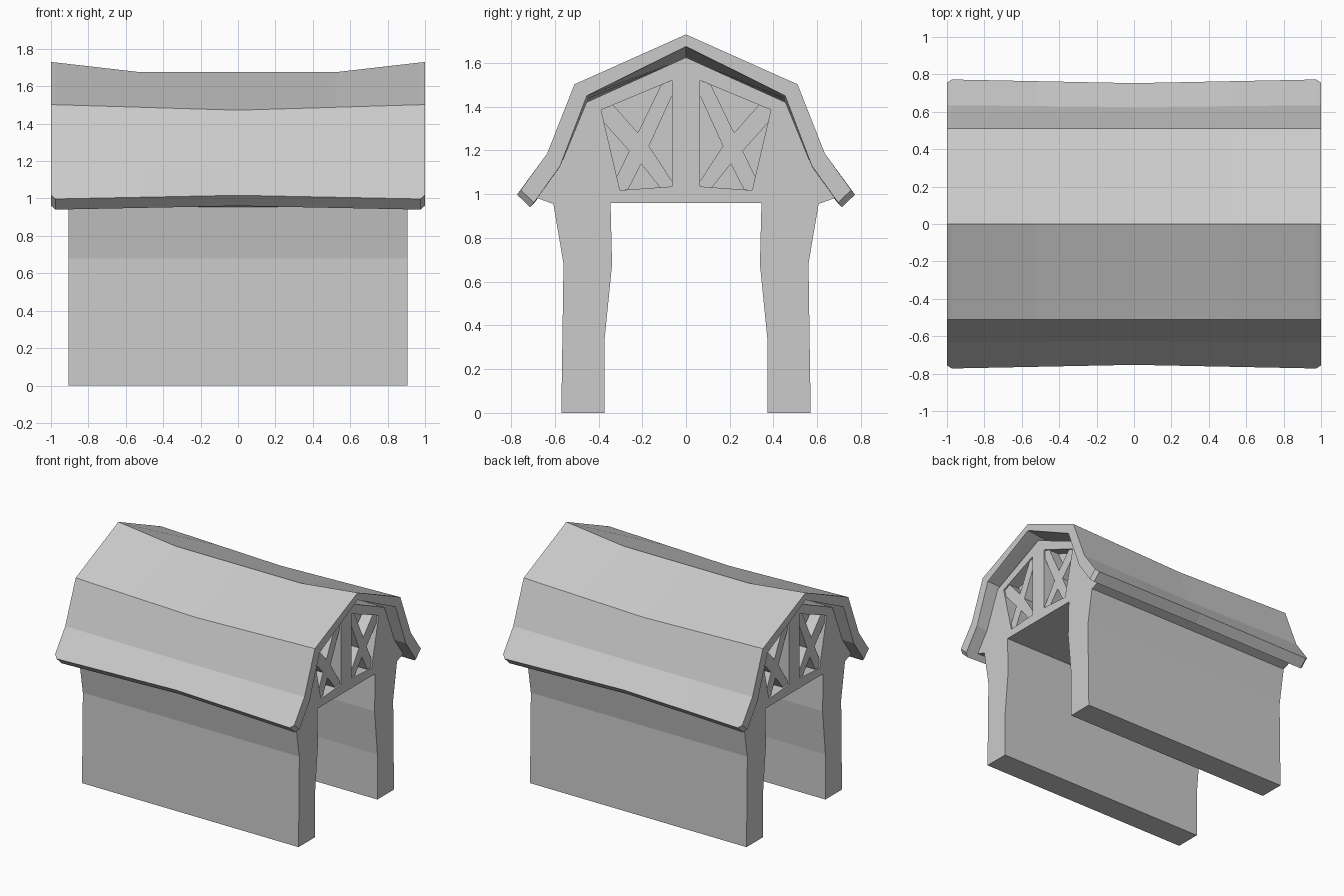
import bpy, bmesh

if "Cube" in bpy.data.objects:
    bpy.data.objects.remove(bpy.data.objects["Cube"])


def make_object(name, bm):
    bmesh.ops.recalc_face_normals(bm, faces=bm.faces)
    mesh = bpy.data.meshes.new(name)
    bm.to_mesh(mesh)
    bm.free()
    ob = bpy.data.objects.new(name, mesh)
    bpy.context.collection.objects.link(ob)
    return ob


def prism(bm, profile, x0, x1):
    """Extrude a (y, z) outline from x0 to x1."""
    a = [bm.verts.new((x0, y, z)) for y, z in profile]
    b = [bm.verts.new((x1, y, z)) for y, z in profile]
    bm.faces.new(a)
    bm.faces.new(b)
    for i in range(len(a)):
        j = (i + 1) % len(a)
        bm.faces.new((a[i], a[j], b[j], b[i]))


def mirrored(profile):
    return [(-y, z) for y, z in profile]


# Barn body: two bowed walls joined by a solid loft
half = [(.345, .96), (.338, .68), (.372, .34), (.372, 0), (.57, 0), (.56, .68),
        (.606, .955), (.68, .982), (.575, 1.128), (.455, 1.42)]
bm = bmesh.new()
prism(bm, half + [(0, 1.625)] + mirrored(half)[::-1], -.905, .905)
body = make_object("barn_body", bm)

# Window recesses in both gables
window = [(-.388, 1.385), (-.064, 1.52), (-.064, 1.035), (-.302, 1.018)]
bm = bmesh.new()
for s in (-1, 1):
    for shape in (window, mirrored(window)):
        prism(bm, shape, s * .81, s * 1.1)
cutter = make_object("window_cutter", bm)
cutter.hide_render = True
cutter.hide_viewport = True
cut = body.modifiers.new("windows", 'BOOLEAN')
cut.operation = 'DIFFERENCE'
cut.solver = 'EXACT'
cut.object = cutter

# Crossed beams in the windows
cross = [(-.388, 1.385), (-.333, 1.408), (-.22, 1.28), (-.114, 1.499),
         (-.064, 1.52), (-.064, 1.45), (-.169, 1.22), (-.064, 1.06),
         (-.064, 1.035), (-.119, 1.031), (-.205, 1.138), (-.265, 1.021),
         (-.302, 1.018), (-.317, 1.078), (-.26, 1.197), (-.374, 1.326)]
bm = bmesh.new()
for s in (-1, 1):
    for shape in (cross, mirrored(cross)):
        prism(bm, shape, s * .80, s * .893)
make_object("window_beams", bm)


# Sagging gambrel roof, lofted through cross-sections along x
def roof_section(x):
    t = 1 - abs(x)
    ridge = .055 * min(1, t / .48)
    knee = .03 * t
    eave = .02 * t
    tip = .018 if t < .001 else 0          # clipped eave corners
    outer = [(0, 1.73 - ridge), (.51, 1.502 - knee), (.635 - .01 * t, 1.185 - .01 * t),
             (.773 - eave - tip, .997 + eave + tip * 1.2)]
    inner = [(0, 1.675 - ridge), (.453, 1.45 - knee), (.575 - .01 * t, 1.13 - .005 * t),
             (.713 - eave - tip, .94 + eave + tip * 1.2)]
    return (mirrored(outer)[:0:-1] + outer), (mirrored(inner)[:0:-1] + inner)


bm = bmesh.new()
rings = []
for x in (-1, -.975, -.52, 0, .52, .975, 1):
    outer, inner = roof_section(x)
    rings.append([bm.verts.new((x, y, z)) for y, z in outer + inner[::-1]])
n = len(rings[0])
for a, b in zip(rings, rings[1:]):
    for i in range(n):
        j = (i + 1) % n
        bm.faces.new((a[i], a[j], b[j], b[i]))
for r in (rings[0], rings[-1]):
    for i in range(n // 2 - 1):
        bm.faces.new((r[i], r[i + 1], r[n - 2 - i], r[n - 1 - i]))
make_object("roof", bm)
